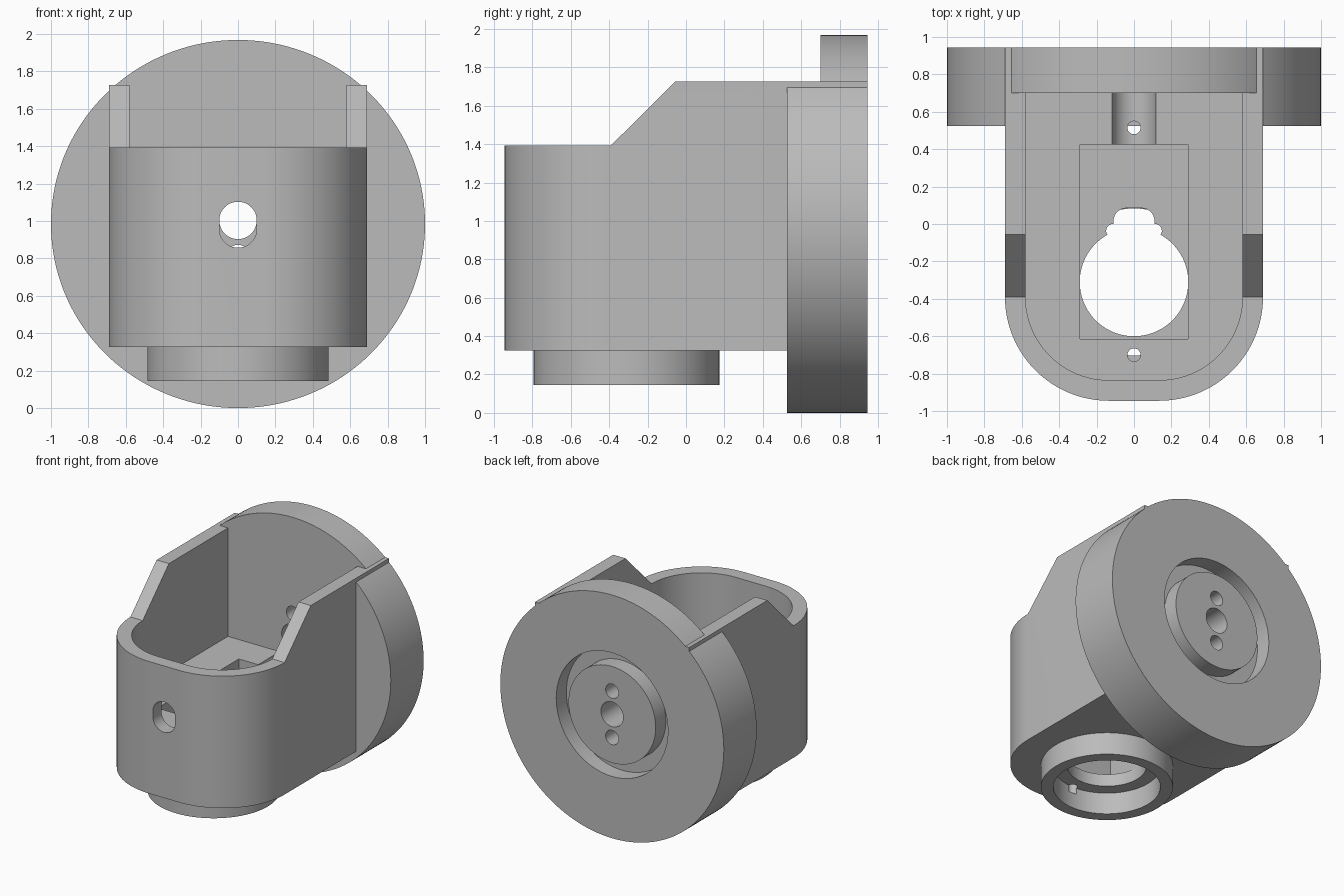
import bpy, bmesh, math
from mathutils import Vector

cube = bpy.data.objects.get("Cube")
if cube:
    bpy.data.objects.remove(cube, do_unlink=True)

grey = bpy.data.materials.new("plain grey")
grey.use_nodes = True
colour = (0.5, 0.5, 0.5, 1)
grey.diffuse_color = colour
grey.node_tree.nodes["Principled BSDF"].inputs["Base Color"].default_value = colour

# Turns profile coordinates (u, v) and extrusion depth w into a position
AXES = {"x": lambda u, v, w: (w, u, v),
        "y": lambda u, v, w: (u, w, v),
        "z": lambda u, v, w: (u, v, w)}


def prism(name, profile, axis, lo, hi):
    """Extrude a closed profile along an axis."""
    place = AXES[axis]
    bm = bmesh.new()
    face = bm.faces.new([bm.verts.new(place(u, v, lo)) for u, v in profile])
    out = bmesh.ops.extrude_face_region(bm, geom=[face])
    verts = [g for g in out["geom"] if isinstance(g, bmesh.types.BMVert)]
    bmesh.ops.translate(bm, verts=verts, vec=Vector(place(0, 0, hi - lo)))
    bmesh.ops.recalc_face_normals(bm, faces=bm.faces)
    mesh = bpy.data.meshes.new(name)
    bm.to_mesh(mesh)
    bm.free()
    mesh.materials.append(grey)
    obj = bpy.data.objects.new(name, mesh)
    bpy.context.collection.objects.link(obj)
    return obj


def arc(u, v, r, start=0, end=360, n=96, rv=None):
    """Points on an arc; a full turn leaves out the repeated last point."""
    count = n if end - start == 360 else n + 1
    angles = [math.radians(start + (end - start) * i / n) for i in range(count)]
    return [(u + r * math.cos(a), v + (rv or r) * math.sin(a)) for a in angles]


def rect(u0, u1, v0, v1):
    return [(u0, v0), (u1, v0), (u1, v1), (u0, v1)]


def combine(target, tool, operation):
    mod = target.modifiers.new(tool.name, "BOOLEAN")
    mod.operation, mod.solver, mod.object = operation, "EXACT", tool
    bpy.context.view_layer.objects.active = target
    bpy.ops.object.modifier_apply(modifier=mod.name)
    bpy.data.objects.remove(tool, do_unlink=True)


def cut(name, profile, axis, lo, hi):
    combine(housing, prism(name, profile, axis, lo, hi), "DIFFERENCE")


def rounded_front(half, r, back):
    """Plan outline with a straight back and two rounded front corners."""
    c = half - r
    return ([(half, back), (-half, back)] + arc(-c, -0.39, r, 180, 270, 24)
            + arc(c, -0.39, r, 270, 360, 24))


BORE_Y, TOP, BASE, FLOOR, BACK = -0.31, 1.727, 0.326, 0.85, 0.945

# Housing block, round back plate and bottom collar
housing = prism("housing", rounded_front(0.69, 0.555, BACK), "z", BASE, TOP)
combine(housing, prism("back_plate", arc(0, 0.984, 1, n=160, rv=0.984), "y", 0.525, BACK), "UNION")
combine(housing, prism("collar", arc(0, BORE_Y, 0.485), "z", 0.145, BASE + 0.05), "UNION")

# Open top: level plate rim, inner pocket and sloped side walls
cut("plate_step", rect(-1.1, 1.1, 0.3, 0.7), "z", TOP, 2.2)
cut("pocket", rounded_front(0.58, 0.445, 0.7), "z", FLOOR, 2.2)
cut("slope", [(-1.2, 1.394), (-0.39, 1.394), (-0.055, TOP), (-0.055, 2.2), (-1.2, 2.2)],
    "x", -0.9, 0.9)

# Motor well in the floor with its shaft opening and collar bore
cut("motor_well", rect(-0.29, 0.29, -0.615, 0.425), "z", 0.42, 1)
cut("shaft_hole", arc(0, BORE_Y, 0.29), "z", 0.2, 0.6)
keyway = [(-0.11, -0.2), (0.11, -0.2)] + arc(0.04, 0.015, 0.07, 0, 90, 8) + arc(-0.04, 0.015, 0.07, 90, 180, 8)
cut("keyway", keyway, "z", 0.2, 0.6)
for side in (-1, 1):
    cut("keyway_lobe", arc(side * 0.112, -0.037, 0.037, n=24), "z", 0.2, 0.6)
cut("collar_bore", arc(0, BORE_Y, 0.393), "z", 0, 0.32)

# Cable groove and mounting screw holes
cut("floor_groove", arc(0, 0.865, 0.118, n=48), "y", 0.3, 0.7)
for y in (-0.7, 0.515):
    cut("mount_hole", arc(0, y, 0.035, n=24), "z", 0.27, 1)

# Access slot in the front wall
cut("front_slot", arc(0, 1.003, 0.1, 0, 180, 24) + arc(0, 0.957, 0.1, 180, 360, 24), "y", -1.1, -0.7)

# Ring groove around the hub, then the hub holes
groove = prism("ring_groove", arc(0, 1, 0.5), "y", BACK - 0.13, 1.1)
combine(groove, prism("hub", arc(0, 1, 0.39), "y", 0.6, 1.3), "DIFFERENCE")
combine(housing, groove, "DIFFERENCE")
for z, r in ((1.003, 0.1), (0.815, 0.058), (1.19, 0.058)):
    cut("hub_hole", arc(0, z, r, n=48), "y", 0.6, 1.1)

bpy.ops.object.select_all(action="DESELECT")
housing.select_set(True)
bpy.context.view_layer.objects.active = housing
bpy.ops.object.shade_smooth_by_angle(angle=math.radians(30))
